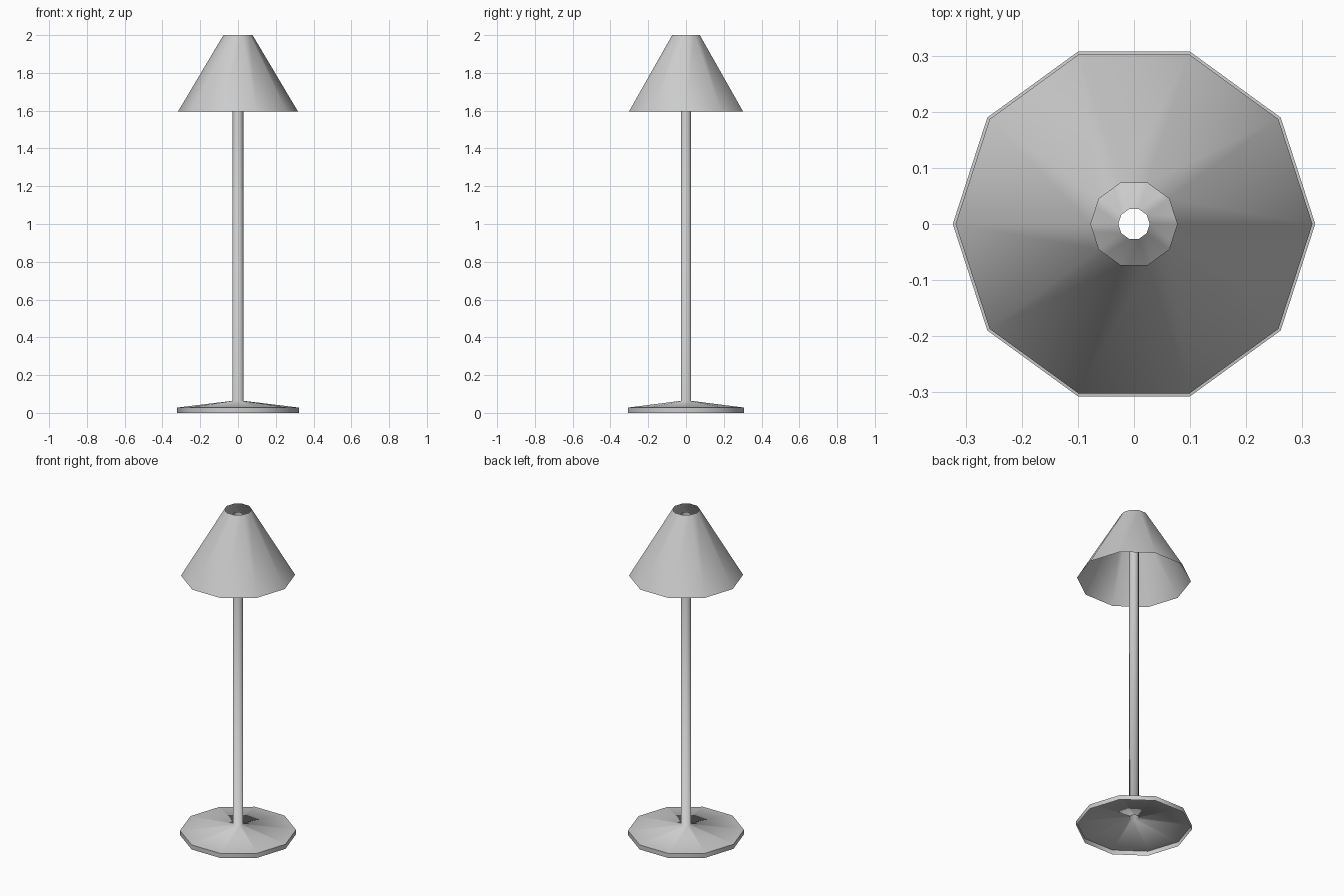
import bpy, bmesh, math

cube = bpy.data.objects.get("Cube")
if cube:
    bpy.data.objects.remove(cube, do_unlink=True)

SIDES = 10

grey = bpy.data.materials.new("light_grey")
grey.use_nodes = True
colour = (0.6, 0.6, 0.6, 1)
grey.diffuse_color = colour
grey.node_tree.nodes["Principled BSDF"].inputs["Base Color"].default_value = colour


def lathe(name, profile, sharp_rings=()):
    """Open thin shell: rings of (radius, height), joined bottom to top."""
    bm = bmesh.new()
    rings = []
    for radius, z in profile:
        angles = [math.tau * i / SIDES for i in range(SIDES)]
        rings.append([bm.verts.new((radius * math.cos(a), radius * math.sin(a), z))
                      for a in angles])
    for low, high in zip(rings, rings[1:]):
        for i in range(SIDES):
            j = (i + 1) % SIDES
            bm.faces.new((low[i], low[j], high[j], high[i])).smooth = True
    # Crisp rings between smooth bands
    for k in sharp_rings:
        for i in range(SIDES):
            bm.edges.get((rings[k][i], rings[k][(i + 1) % SIDES])).smooth = False
    mesh = bpy.data.meshes.new(name)
    bm.to_mesh(mesh)
    bm.free()
    mesh.materials.append(grey)
    obj = bpy.data.objects.new(name, mesh)
    bpy.context.collection.objects.link(obj)
    return obj


# Hollow foot flowing into the open tubular pole
lathe("base_and_pole",
      [(0.323, 0), (0.323, 0.028), (0.028, 0.064), (0.028, 1.97)],
      sharp_rings=[1])

# Conical shade, open at both ends
lathe("lamp_shade", [(0.318, 1.595), (0.077, 2.0)])
